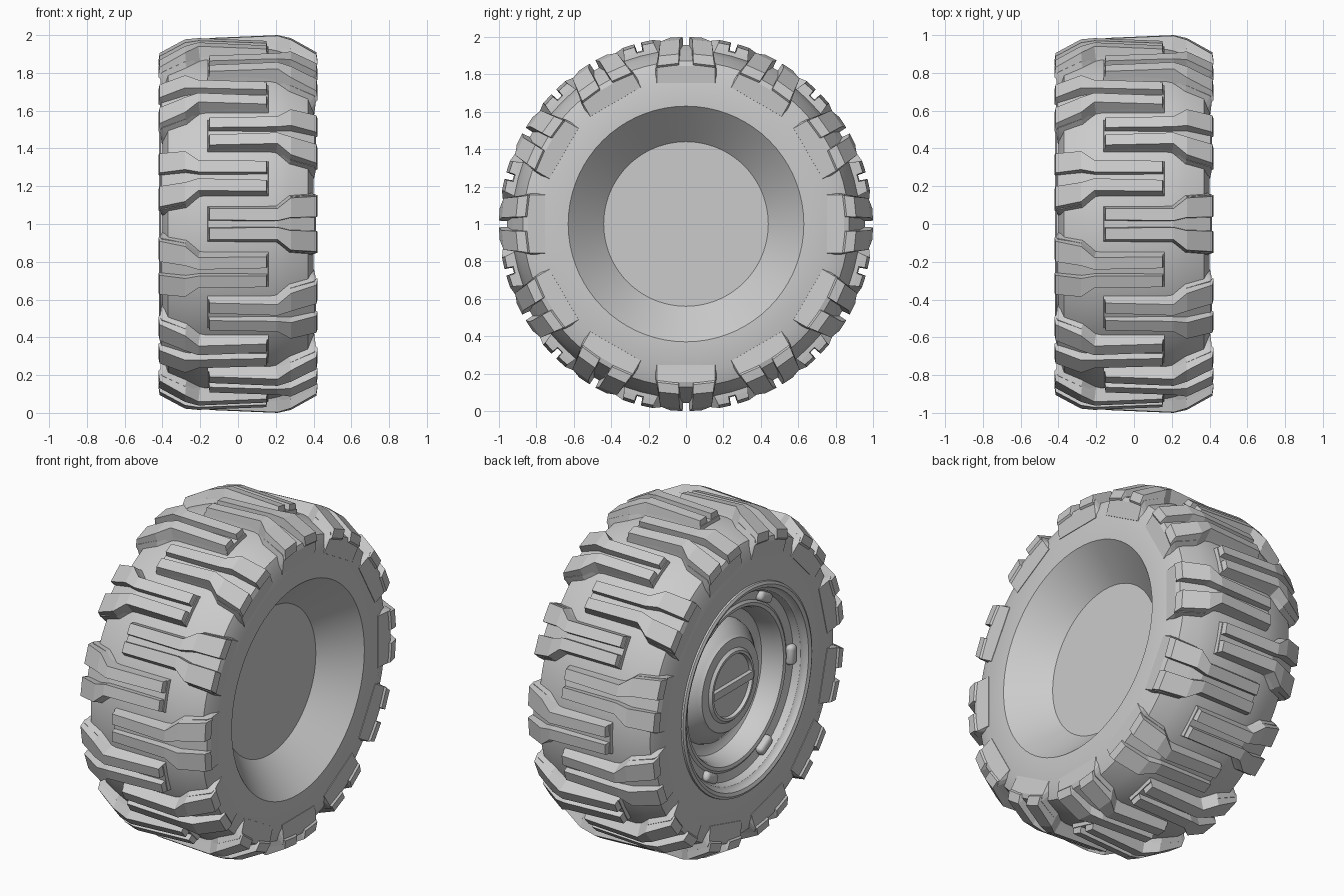
import bpy, bmesh
from math import sin, cos, pi, radians, sqrt
from mathutils import Matrix, Vector

if "Cube" in bpy.data.objects:
    bpy.data.objects.remove(bpy.data.objects["Cube"])

CENTRE = Vector((0, 0, 1))


def finish(bm, name, smooth=None):
    bmesh.ops.recalc_face_normals(bm, faces=bm.faces)
    me = bpy.data.meshes.new(name)
    bm.to_mesh(me)
    bm.free()
    ob = bpy.data.objects.new(name, me)
    ob.location = CENTRE
    bpy.context.collection.objects.link(ob)
    if smooth:
        bpy.ops.object.select_all(action='DESELECT')
        ob.select_set(True)
        bpy.context.view_layer.objects.active = ob
        bpy.ops.object.shade_smooth_by_angle(angle=radians(smooth))
    return ob


def lathe(name, profile, segments=72, smooth=25):
    """Spin (x, radius) points around the x axle."""
    bm = bmesh.new()
    rings = []
    for x, r in profile:
        if r == 0:
            rings.append([bm.verts.new((x, 0, 0))] * segments)
        else:
            rings.append([bm.verts.new((x, r * cos(2 * pi * i / segments), r * sin(2 * pi * i / segments)))
                          for i in range(segments)])
    for a, b in zip(rings, rings[1:]):
        for i in range(segments):
            j = (i + 1) % segments
            bm.faces.new(list(dict.fromkeys((a[i], a[j], b[j], b[i]))))
    return finish(bm, name, smooth)


def loft(bm, stations, flare, matrix):
    """Solid through sections (x_top, r_top, x_base, r_base, t0, t1)."""
    rows = []
    for xt, rt, xb, rb, t0, t1 in stations:
        f0 = flare if t0 < 0 else flare * 0.5
        pts = ((xt, rt, t0), (xt, rt, t1), (xb, rb, t1 + flare), (xb, rb, t0 - f0))
        rows.append([bm.verts.new(matrix @ Vector((x, t, sqrt(r * r - t * t)))) for x, r, t in pts])
    for a, b in zip(rows, rows[1:]):
        for i in range(4):
            j = (i + 1) % 4
            bm.faces.new((a[i], a[j], b[j], b[i]))
    bm.faces.new(rows[0])
    bm.faces.new(rows[-1])


# Tyre carcass with the dished blank on the +x side
tread = [(.40, .79), (.37, .87), (.27, .91), (.17, .93)]
lathe("tyre", [(.21, 0), (.21, .44), (.40, .63)] + tread
      + [(-x, r) for x, r in reversed(tread)] + [(-.40, .61), (-.36, .60)])

# Tread lugs: low slab plus two raised ribs, 12 per side, staggered
slab = [(-.16, .955, -.165, .90, -.088, .088), (.21, .96, .20, .90, -.088, .088),
        (.28, .94, .26, .87, -.145, .145), (.405, .885, .36, .82, -.155, .155),
        (.413, .86, .38, .80, -.155, .155), (.403, .77, .38, .77, -.155, .155)]
rib = [(-.15, .985, -.16, .92, .022, .083), (.21, 1.0, .20, .92, .018, .083),
       (.28, .985, .27, .88, .035, .138), (.415, .91, .37, .84, .037, .146),
       (.422, .86, .38, .82, .04, .152)]
flip_t = Matrix.Diagonal((1, -1, 1, 1))
for side, name in ((1, "right_tread_lugs"), (-1, "left_tread_lugs")):
    bm = bmesh.new()
    for i in range(12):
        turn = Matrix.Rotation(radians(30 * i + (15 if side < 0 else 0)), 4, 'X')
        m = turn @ Matrix.Diagonal((side, 1, 1, 1))
        loft(bm, slab, .012, m)
        loft(bm, rib, .012, m)
        loft(bm, rib, .012, m @ flip_t)
    finish(bm, name)

# Detailed rim and hub on the -x side
lathe("rim", [(-.38, .62), (-.41, .615), (-.418, .60), (-.41, .58), (-.385, .57), (-.375, .555),
              (-.335, .54), (-.325, .49), (-.335, .475), (-.33, .455), (-.30, .44), (-.21, .42), (-.19, .38),
              (-.19, .34)], smooth=35)
lathe("hub", [(-.19, .36), (-.22, .35), (-.275, .285), (-.295, .27), (-.30, .215), (-.315, .20),
              (-.315, .185), (-.295, .18), (-.295, 0)], smooth=35)

# Raised bar across the hub cap
bm = bmesh.new()
bmesh.ops.create_cube(bm, size=1, matrix=Matrix.Translation((-.30, 0, 0)) @ Matrix.Diagonal((.04, .37, .045, 1)))
finish(bm, "hub_bar")

# Six rounded lugs around the rim
bm = bmesh.new()
for i in range(6):
    m = (Matrix.Rotation(radians(60 * i), 4, 'X') @ Matrix.Translation((-.335, .515, 0))
         @ Matrix.Diagonal((.06, .06, .12, 1)))
    bmesh.ops.create_cube(bm, size=1, matrix=m)
studs = finish(bm, "rim_studs", 40)
bev = studs.modifiers.new("round", 'BEVEL')
bev.width = .022
bev.segments = 3
